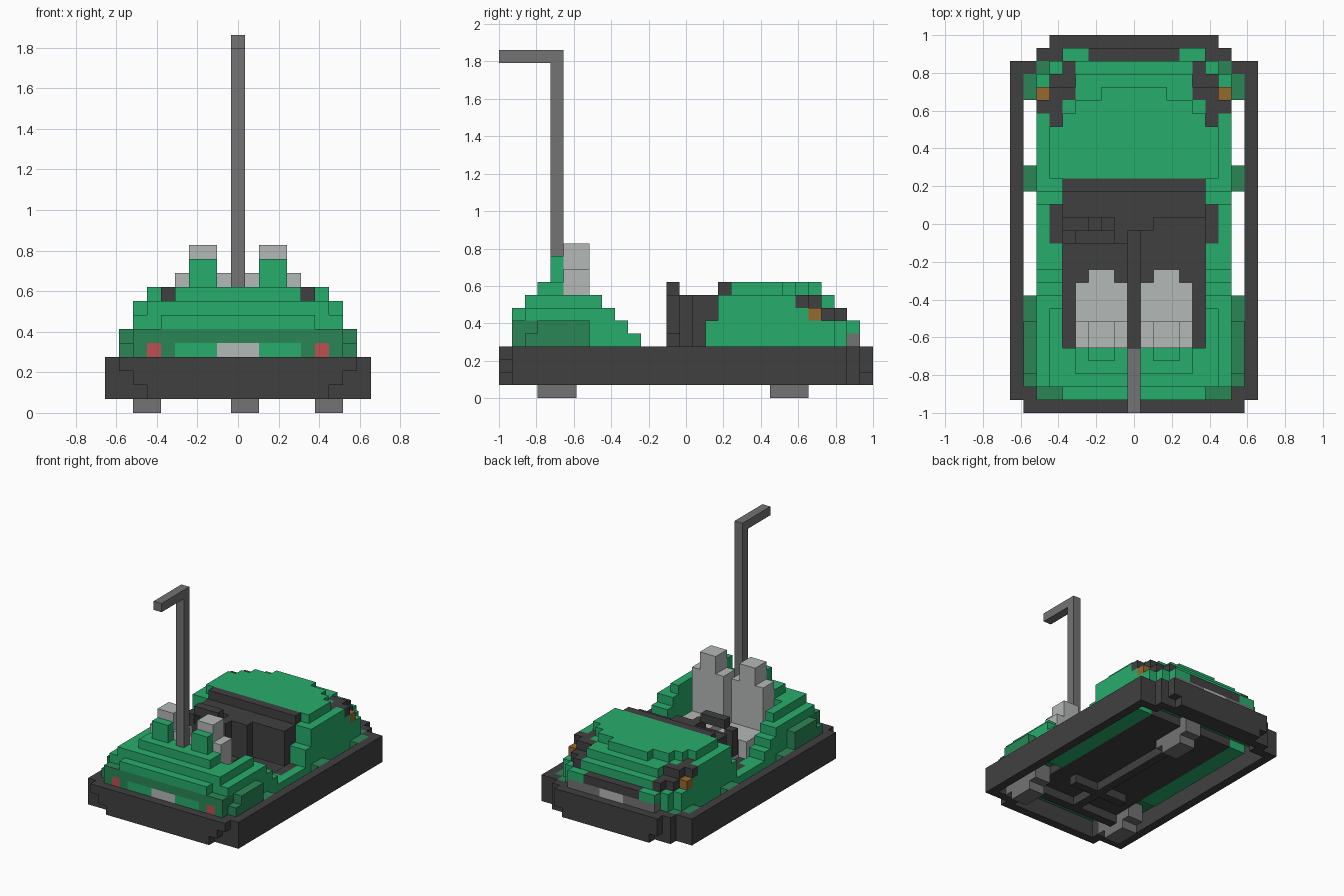
import bpy, bmesh

cube = bpy.data.objects.get("Cube")
if cube:
    bpy.data.objects.remove(cube, do_unlink=True)

S = 2 / 29  # edge of one block


def mat(name, hex_colour):
    def lin(v):
        return v / 12.92 if v <= 0.04045 else ((v + 0.055) / 1.055) ** 2.4
    col = [lin(int(hex_colour[i:i + 2], 16) / 255) for i in (0, 2, 4)] + [1]
    m = bpy.data.materials.new(name)
    m.use_nodes = True
    m.diffuse_color = col
    m.node_tree.nodes["Principled BSDF"].inputs["Base Color"].default_value = col
    return m


GREEN = mat("body green", "27AC6C")
DARK_GREEN = mat("dark green", "2A8656")
BLACK = mat("rubber black", "404040")
GREY = mat("metal grey", "737373")
LIGHT = mat("light grey", "B4B8B6")
RED = mat("tail light red", "C05052")
ORANGE = mat("indicator orange", "966A2E")

PARTS = {
    "bumper": BLACK, "floor": BLACK, "underbody": DARK_GREEN, "sills": GREEN,
    "seat_cowl": GREEN, "lower_panels": DARK_GREEN, "end_panel": GREEN,
    "hood": GREEN, "lamp_housings": BLACK, "indicators": ORANGE, "tail_lights": RED,
    "dashboard": BLACK, "steering_wheel": BLACK, "tunnel": BLACK, "seats": LIGHT,
    "plates": LIGHT, "grille": BLACK, "lower_grille": GREY, "pole": GREY,
    "chassis": BLACK, "wheels": GREY,
}
cells = {}


def put(part, x0, x1, y0, y1, z0, z1):
    """Fill a box of blocks (x inclusive, y and z half open); None carves."""
    for x in range(x0, x1 + 1):
        for y in range(y0, y1):
            for z in range(z0, z1):
                if part:
                    cells[x, y, z] = part
                else:
                    cells.pop((x, y, z), None)


def wide(part, w, *yz):
    put(part, -w, w, *yz)


def pair(part, x0, x1, *yz):
    put(part, x0, x1, *yz)
    put(part, -x1, -x0, *yz)


# Bumper ring with stepped ends and filled corners
wide("bumper", 9, 1, 27, 1, 4)
wide(None, 8, 1, 27, 1, 4)
for k, w in ((1, 6), (2, 7), (3, 8)):
    wide("bumper", w, 0, 1, k, k + 1)
pair("bumper", 6, 8, 1, 2, 1, 4)
wide("bumper", 7, 27, 28, 1, 4)
wide("bumper", 6, 28, 29, 2, 4)
wide("bumper", 5, 28, 29, 1, 2)
pair("bumper", 7, 8, 26, 27, 1, 4)

# Underbody, mounts to the ring, sills and floor
wide("underbody", 7, 2, 27, 3, 4)
wide("underbody", 5, 1, 2, 3, 4)
for a, b in ((2, 9), (17, 19), (24, 26)):
    pair("underbody", 8, 8, a, b, 3, 4)
pair("sills", 6, 7, 9, 24, 2, 4)
wide("floor", 5, 3, 24, 2, 3)
pair("floor", 6, 6, 13, 16, 3, 4)

# Cowl behind the seats: half width, y range, level
for w, a, b, k in ((7, 1, 11, 4), (7, 1, 10, 5), (7, 2, 9, 6), (5, 1, 2, 6),
                   (6, 2, 8, 7), (4, 3, 5, 8)):
    wide("seat_cowl", w, a, b, k, k + 1)
pair("seat_cowl", 2, 3, 4, 5, 9, 11)
wide("lower_panels", 7, 1, 2, 4, 6)
pair("lower_panels", 7, 7, 2, 7, 4, 6)
pair("lower_panels", 8, 8, 2, 7, 4, 5)
pair("lower_panels", 8, 8, 3, 7, 5, 6)
wide("end_panel", 4, 1, 2, 4, 5)
wide("plates", 1, 1, 2, 4, 5)
pair("tail_lights", 6, 6, 1, 2, 4, 5)

# Hood, tapering level by level
for w, a, b, k in ((7, 16, 26, 4), (6, 26, 27, 4), (7, 16, 26, 5), (6, 26, 27, 5),
                   (7, 17, 25, 6), (6, 25, 26, 6), (5, 26, 27, 6),
                   (7, 17, 23, 7), (6, 23, 24, 7), (4, 24, 26, 7),
                   (6, 18, 22, 8), (5, 22, 23, 8), (4, 23, 24, 8), (2, 24, 25, 8)):
    wide("hood", w, a, b, k, k + 1)
wide("hood", 5, 27, 28, 5, 6)
wide("grille", 3, 27, 28, 5, 6)
wide("lower_grille", 5, 27, 28, 4, 5)
wide("plates", 1, 27, 28, 4, 5)
pair("lamp_housings", 5, 5, 26, 27, 6, 7)
pair("lamp_housings", 5, 6, 25, 26, 6, 7)
pair("lamp_housings", 5, 6, 24, 25, 7, 8)
pair("lamp_housings", 6, 7, 23, 24, 7, 8)
pair("lamp_housings", 6, 6, 22, 23, 7, 8)
pair("indicators", 7, 7, 24, 25, 6, 7)

# Cockpit opening, dashboard and centre console
wide(None, 5, 5, 18, 3, 8)
wide("dashboard", 5, 15, 18, 4, 8)
wide("dashboard", 5, 17, 18, 3, 9)
wide("dashboard", 1, 14, 15, 3, 8)

# Steering wheel, column and stalk
put("steering_wheel", -5, -1, 13, 14, 4, 9)
put(None, -4, -2, 13, 14, 5, 8)
for x in (-5, -1):
    for z in (4, 8):
        put(None, x, x, 13, 14, z, z + 1)
put("steering_wheel", -3, -3, 14, 15, 6, 7)
put("steering_wheel", -2, -2, 14, 15, 5, 6)
put("steering_wheel", -4, -2, 13, 14, 6, 7)

# Centre tunnel and seats
put("tunnel", 0, 0, 5, 14, 3, 4)
pair("seats", 1, 4, 5, 7, 3, 10)
pair("seats", 2, 3, 5, 7, 10, 12)
pair("seats", 1, 4, 7, 10, 3, 5)
pair("seats", 2, 3, 10, 11, 3, 5)

# Power pole with its hook
put("pole", 0, 0, 4, 5, 8, 27)
put("pole", 0, 0, 0, 5, 26, 27)

# Chassis spine and axle, then three wheels
wide("chassis", 5, 4, 5, 1, 2)
put("chassis", 0, 0, 4, 21, 1, 2)
wide("chassis", 3, 8, 9, 1, 2)
for x, y in ((-7, 3), (6, 3), (0, 21)):
    put("wheels", x, x + 1, y, y + 3, 0, 3)
    put("wheels", x, x + 1, y - 1, y + 4, 1, 3)

# Skin each part, leaving out faces hidden between blocks
SIDES = [(axis, d) for axis in range(3) for d in (-1, 1)]
for part, material in PARTS.items():
    bm = bmesh.new()
    verts = {}
    for c in [c for c, p in cells.items() if p == part]:
        for axis, d in SIDES:
            n = list(c)
            n[axis] += d
            if tuple(n) in cells:
                continue
            u, v = (axis + 1) % 3, (axis + 2) % 3
            loop = []
            for du, dv in ((0, 0), (1, 0), (1, 1), (0, 1))[::d]:
                p = list(c)
                p[axis] += d > 0
                p[u] += du
                p[v] += dv
                p = tuple(p)
                if p not in verts:
                    verts[p] = bm.verts.new(((p[0] - 0.5) * S, p[1] * S - 1, p[2] * S))
                loop.append(verts[p])
            bm.faces.new(loop)
    bmesh.ops.dissolve_limit(bm, angle_limit=0.01, verts=bm.verts[:], edges=bm.edges[:])
    me = bpy.data.meshes.new(part)
    bm.to_mesh(me)
    bm.free()
    me.materials.append(material)
    bpy.context.collection.objects.link(bpy.data.objects.new(part, me))
